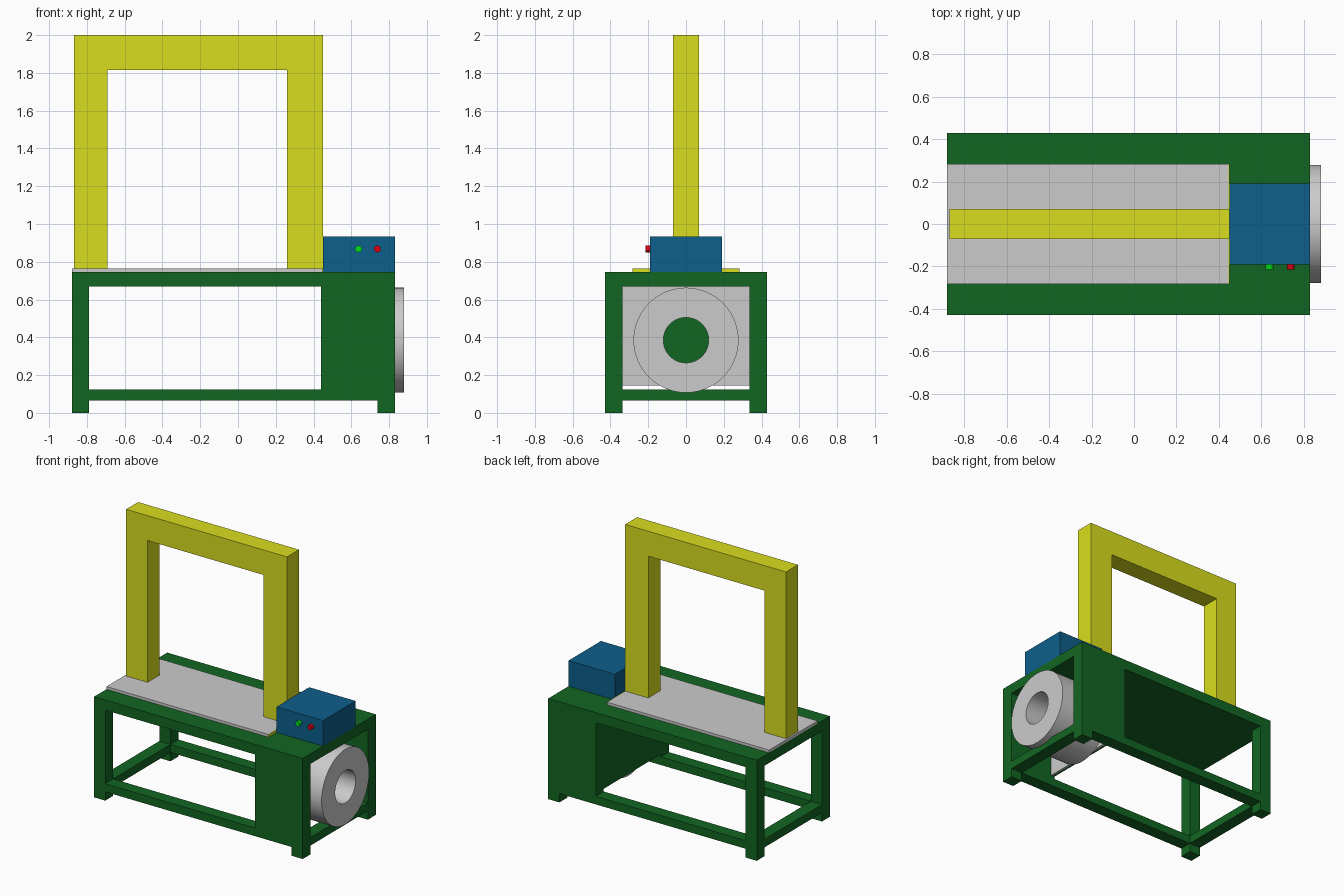
import bpy
import bmesh
from math import radians
from mathutils import Matrix

if "Cube" in bpy.data.objects:
    bpy.data.objects.remove(bpy.data.objects["Cube"])


def material(name, rgb):
    m = bpy.data.materials.new(name)
    m.diffuse_color = (*rgb, 1)
    m.use_nodes = True
    m.node_tree.nodes["Principled BSDF"].inputs["Base Color"].default_value = m.diffuse_color
    return m


GREEN = material("frame green", (0.006, 0.133, 0.016))
YELLOW = material("arch yellow", (0.70, 0.73, 0.013))
BLUE = material("box blue", (0.004, 0.115, 0.26))
RED = material("button red", (0.73, 0.0, 0.005))
LIME = material("button green", (0.0, 0.73, 0.01))


def finish(name, bm, mat):
    bmesh.ops.recalc_face_normals(bm, faces=bm.faces)
    me = bpy.data.meshes.new(name)
    bm.to_mesh(me)
    bm.free()
    ob = bpy.data.objects.new(name, me)
    bpy.context.collection.objects.link(ob)
    if mat:
        me.materials.append(mat)
    return ob


def box(name, x, y, z, mat=None):
    """Box from (min, max) ranges."""
    bm = bmesh.new()
    r = (x, y, z)
    mid = [(a + b) / 2 for a, b in r]
    size = [b - a for a, b in r]
    bmesh.ops.create_cube(bm, size=1, matrix=Matrix.Translation(mid) @ Matrix.Diagonal((*size, 1)))
    return finish(name, bm, mat)


def smooth(ob):
    bpy.ops.object.select_all(action='DESELECT')
    ob.select_set(True)
    bpy.context.view_layer.objects.active = ob
    bpy.ops.object.shade_smooth_by_angle(angle=radians(30))


def lathe(name, profile, loc, axis, mat=None, steps=64):
    """Spin a (radius, height) profile and lay it along the X or Y axis."""
    bm = bmesh.new()
    verts = [bm.verts.new((r, 0, h)) for r, h in profile]
    edges = [bm.edges.new((verts[i], verts[(i + 1) % len(verts)])) for i in range(len(verts))]
    bmesh.ops.spin(bm, geom=verts + edges, cent=(0, 0, 0), axis=(0, 0, 1),
                   angle=radians(360), steps=steps)
    bmesh.ops.remove_doubles(bm, verts=bm.verts, dist=1e-5)
    turn = Matrix.Rotation(radians(90), 4, axis)
    bmesh.ops.transform(bm, matrix=Matrix.Translation(loc) @ turn, verts=bm.verts)
    ob = finish(name, bm, mat)
    smooth(ob)
    return ob


def disc(name, r, depth, loc, axis, mat):
    bm = bmesh.new()
    bmesh.ops.create_cone(bm, cap_ends=True, segments=48, radius1=r, radius2=r, depth=depth,
                          matrix=Matrix.Translation(loc) @ Matrix.Rotation(radians(90), 4, axis))
    smooth(finish(name, bm, mat))


# Table frame: top, legs, lower rails, side panels
X0, X1, W, IN = -0.88, 0.83, 0.428, 0.335
T = 0.092
box("table_top", (X0, X1), (-W, W), (0.67, 0.745), GREEN)
for side, y in (("front", (-W, -IN)), ("back", (IN, W))):
    box(side + "_left_leg", (X0, X0 + T), y, (0, 0.67), GREEN)
    box(side + "_right_leg", (X1 - T, X1), y, (0, 0.67), GREEN)
    box(side + "_rail", (X0 + T, X1 - T), y, (0.065, 0.125), GREEN)
    box(side + "_panel", (0.44, X1 - T), y, (0.125, 0.67), GREEN)
for side, x in (("left", (X0, X0 + T)), ("right", (X1 - T, X1))):
    box(side + "_end_rail", x, (-IN, IN), (0.065, 0.125), GREEN)

# Strap reel compartment
ZC = 0.385
box("divider", (0.44, 0.455), (-IN, IN), (0.145, 0.67), GREEN)
box("reel_backplate", (0.455, 0.47), (-IN, IN), (0.145, 0.67))
disc("reel_hub", 0.12, 0.02, (0.47, 0, ZC), 'Y', GREEN)
lathe("strap_reel", [(0.12, 0), (0.278, 0), (0.278, 0.41), (0.12, 0.41)], (0.47, 0, ZC), 'Y')

# Work surface with yellow end strip
box("work_plate", (X0, 0.445), (-0.283, 0.283), (0.745, 0.765))
box("plate_end_strip", (0.445, 0.45), (-0.283, 0.283), (0.745, 0.765), YELLOW)

# Strapping arch: one inverted-U profile, extruded
bm = bmesh.new()
outline = [(-0.868, 0.75), (-0.868, 2), (0.45, 2), (0.45, 0.75),
           (0.26, 0.75), (0.26, 1.815), (-0.692, 1.815), (-0.692, 0.75)]
face = bm.faces.new([bm.verts.new((x, -0.07, z)) for x, z in outline])
ext = bmesh.ops.extrude_face_region(bm, geom=[face])
bmesh.ops.translate(bm, vec=(0, 0.14, 0),
                    verts=[v for v in ext["geom"] if isinstance(v, bmesh.types.BMVert)])
finish("strapping_arch", bm, YELLOW)

# Control box and buttons
box("control_box", (0.45, X1), (-0.19, 0.19), (0.745, 0.935), BLUE)
disc("start_button", 0.018, 0.03, (0.638, -0.2, 0.868), 'X', LIME)
disc("stop_button", 0.018, 0.03, (0.738, -0.2, 0.868), 'X', RED)
